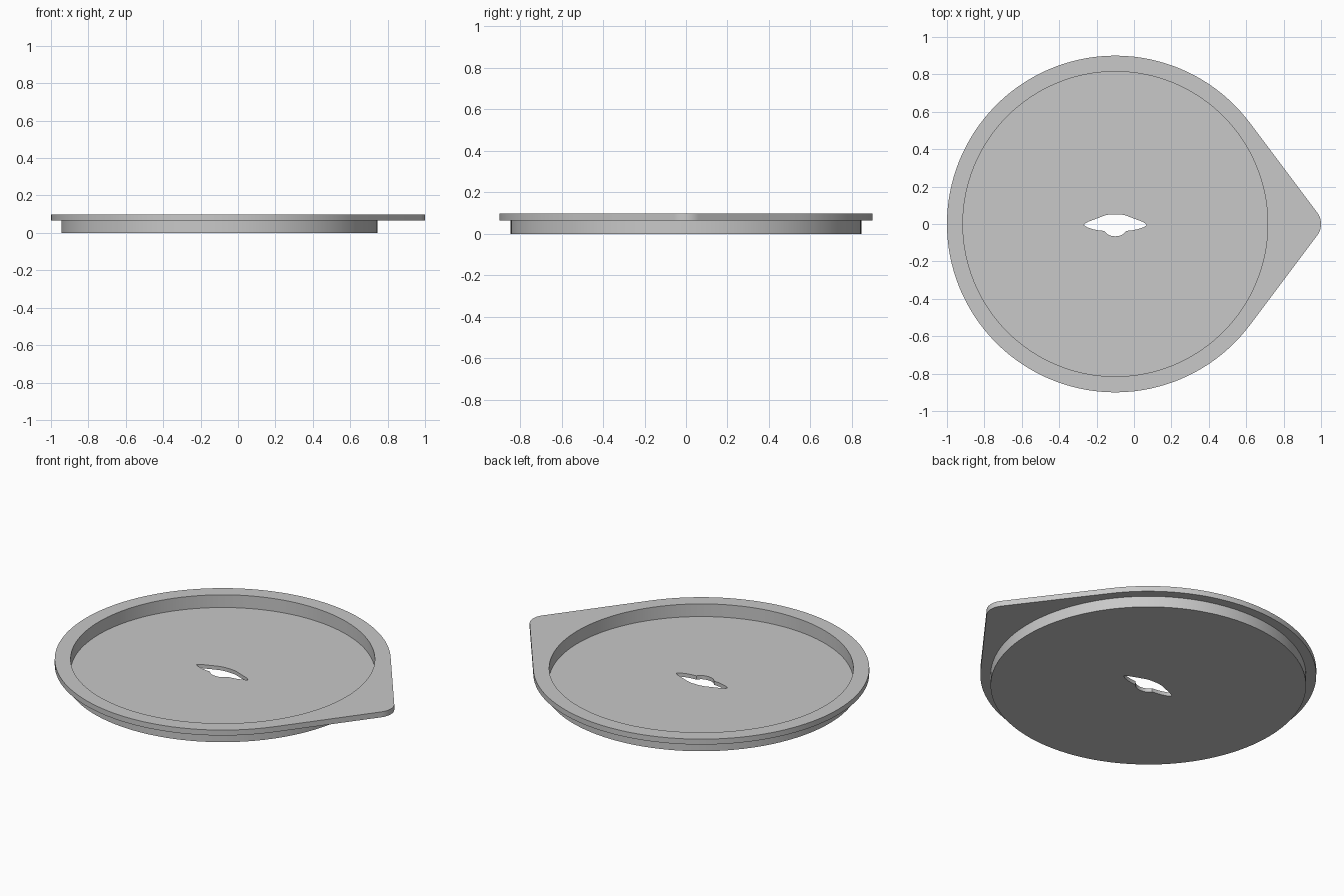
import bpy
import bmesh
from math import cos, sin, pi, acos, radians

cube = bpy.data.objects.get("Cube")
if cube:
    bpy.data.objects.remove(cube)

CX = -0.1                      # centre of the round dish
R_RIM, R_WALL, R_CAVITY = 0.9, 0.845, 0.815
Z_TOP, Z_FLANGE, Z_FLOOR = 0.097, 0.065, 0.022
R_TIP = 0.1                    # rounding of the pointed grip
SEG = 128


def arc(cx, radius, start, end, steps):
    return [(cx + radius * cos(start + (end - start) * i / steps),
             radius * sin(start + (end - start) * i / steps))
            for i in range(steps + 1)]


def circle(radius):
    return arc(CX, radius, 0, 2 * pi, SEG)[:-1]


# Rim outline: a large arc joined to the small tip arc by tangent lines
tip_x = 1 - R_TIP
tangent = acos((R_RIM - R_TIP) / (tip_x - CX))
rim_outline = (arc(CX, R_RIM, tangent, 2 * pi - tangent, 104)
               + arc(tip_x, R_TIP, -tangent, tangent, 14))

# Slot outline: right half, mirrored about the dish centre
half = [(0, 0.052), (0.03, 0.051), (0.055, 0.046), (0.1, 0.029),
        (0.145, 0.012), (0.162, 0.002), (0.168, -0.006), (0.15, -0.018),
        (0.12, -0.028), (0.09, -0.034), (0.058, -0.037), (0.05, -0.046),
        (0.038, -0.057), (0.02, -0.064), (0, -0.066)]
slot_outline = ([(CX + x, y) for x, y in half]
                + [(CX - x, y) for x, y in half[-2:0:-1]])

bm = bmesh.new()


def ring(outline, z):
    verts = [bm.verts.new((x, y, z)) for x, y in outline]
    edges = [bm.edges.new((v, verts[(i + 1) % len(verts)]))
             for i, v in enumerate(verts)]
    return verts, edges


def wall(a, b):
    n = len(a[0])
    for i in range(n):
        j = (i + 1) % n
        bm.faces.new((a[0][i], a[0][j], b[0][j], b[0][i]))


def flat(outer, inner):
    bmesh.ops.triangle_fill(bm, edges=outer[1] + inner[1], use_beauty=True)


rim_top, rim_low = ring(rim_outline, Z_TOP), ring(rim_outline, Z_FLANGE)
cavity_top, cavity_low = ring(circle(R_CAVITY), Z_TOP), ring(circle(R_CAVITY), Z_FLOOR)
side_top, side_low = ring(circle(R_WALL), Z_FLANGE), ring(circle(R_WALL), 0)
slot_top, slot_low = ring(slot_outline, Z_FLOOR), ring(slot_outline, 0)

# Upright surfaces
for upper, lower in ((rim_top, rim_low), (cavity_top, cavity_low),
                     (side_top, side_low), (slot_top, slot_low)):
    wall(upper, lower)

# Level surfaces: rim top, rim underside, floor, base
for outer, inner in ((rim_top, cavity_top), (rim_low, side_top),
                     (cavity_low, slot_top), (side_low, slot_low)):
    flat(outer, inner)

bmesh.ops.recalc_face_normals(bm, faces=bm.faces[:])
mesh = bpy.data.meshes.new("slotted_dish")
bm.to_mesh(mesh)
bm.free()

dish = bpy.data.objects.new("slotted_dish", mesh)
bpy.context.collection.objects.link(dish)

grey = bpy.data.materials.new("light_grey")
grey.use_nodes = True
colour = (0.58, 0.58, 0.58, 1)
grey.diffuse_color = colour
grey.node_tree.nodes["Principled BSDF"].inputs["Base Color"].default_value = colour
mesh.materials.append(grey)

bpy.ops.object.select_all(action='DESELECT')
dish.select_set(True)
bpy.context.view_layer.objects.active = dish
bpy.ops.object.shade_smooth_by_angle(angle=radians(30))
